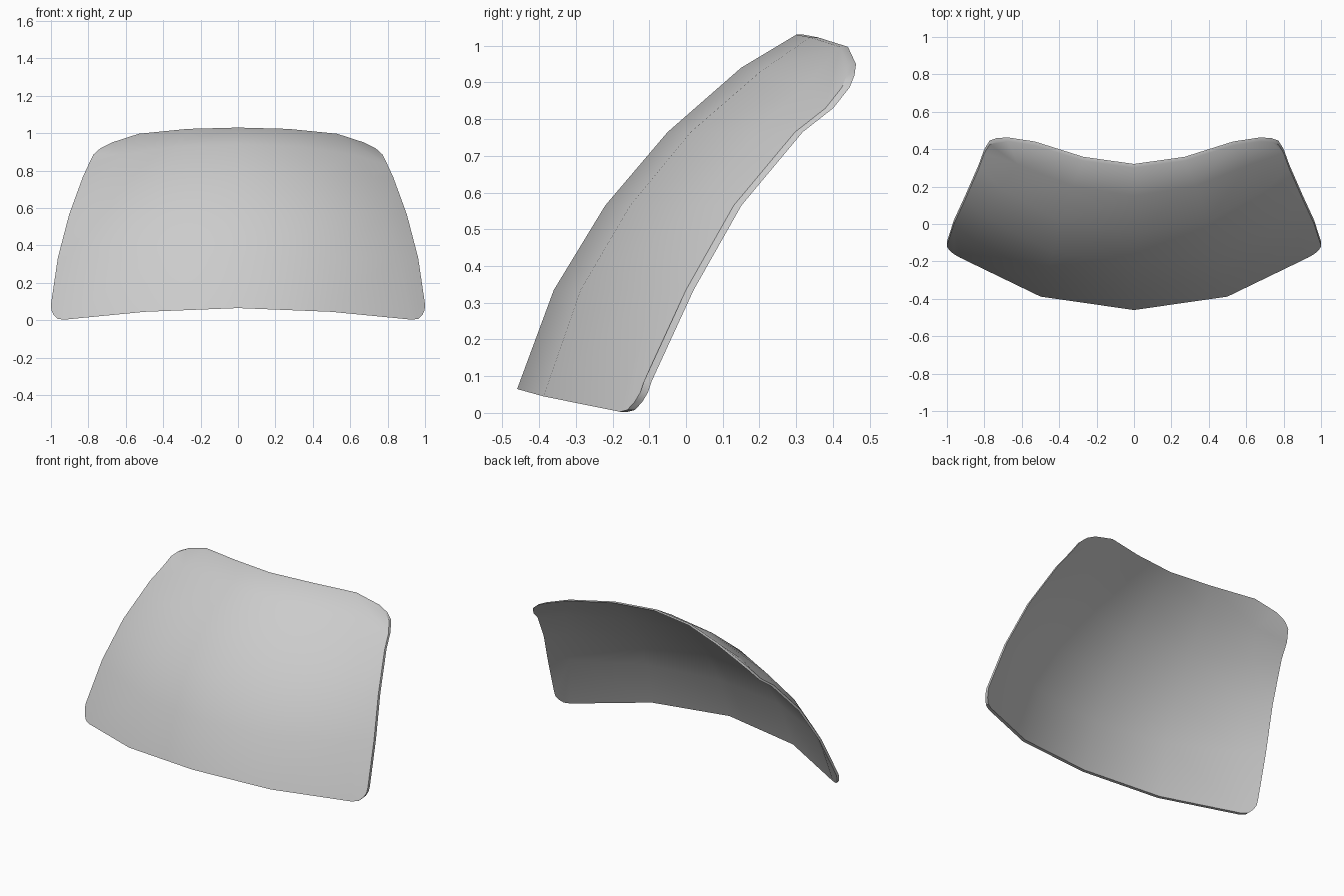
import bpy, bmesh, math

if "Cube" in bpy.data.objects:
    bpy.data.objects.remove(bpy.data.objects["Cube"])

# Right half of the outer surface: rows from bottom to top, centre to side edge
rows = [
    [(0, -.46, .065), (.5, -.388, .045), (.93, -.18, .003)],
    [(0, -.36, .335), (.47, -.287, .335), (.86, -.085, .335), (.963, 0, .335)],
    [(0, -.22, .565), (.43, -.152, .565), (.79, .035, .565), (.903, .13, .565)],
    [(0, -.05, .765), (.39, .013, .765), (.71, .19, .765), (.83, .297, .765)],
    [(0, .15, .94), (.33, .203, .93), (.62, .318, .885), (.80, .38, .83)],
    [(0, .30, 1.03), (.27, .338, 1.023), (.53, .42, .997)],
]
low_corner = [(.965, -.16, .008), (.987, -.14, .03), (.998, -.125, .055), (1, -.115, .085)]
top_corner = [(.772, .425, .887), (.735, .438, .92), (.675, .442, .95)]
THICK = .021

bm = bmesh.new()
cache = {}


def vert(p, s):
    key = (p[0] * s, p[1], p[2])
    if key not in cache:
        cache[key] = bm.verts.new(key)
    return cache[key]


def face(points, s):
    vs = [vert(p, s) for p in points]
    bm.faces.new(vs if s > 0 else vs[::-1])


# Outer skin, both halves, with rounded corners
for s in (1, -1):
    for a, b in zip(rows, rows[1:]):
        for i in range(min(len(a), len(b)) - 1):
            face([a[i], a[i + 1], b[i + 1], b[i]], s)
    face([rows[0][2]] + low_corner + [rows[1][3], rows[1][2]], s)
    face([rows[4][2], rows[4][3]] + top_corner + [rows[5][2]], s)

# Inner skin and rim
res = bmesh.ops.extrude_face_region(bm, geom=bm.faces[:], use_keep_orig=True)
inner = [g for g in res["geom"] if isinstance(g, bmesh.types.BMVert)]
bmesh.ops.translate(bm, verts=inner, vec=(0, THICK, 0))
bmesh.ops.recalc_face_normals(bm, faces=bm.faces[:])

mesh = bpy.data.meshes.new("windshield")
bm.to_mesh(mesh)
bm.free()
obj = bpy.data.objects.new("windshield", mesh)
bpy.context.collection.objects.link(obj)
bpy.context.view_layer.objects.active = obj
obj.select_set(True)
bpy.ops.object.shade_smooth_by_angle(angle=math.radians(35))
